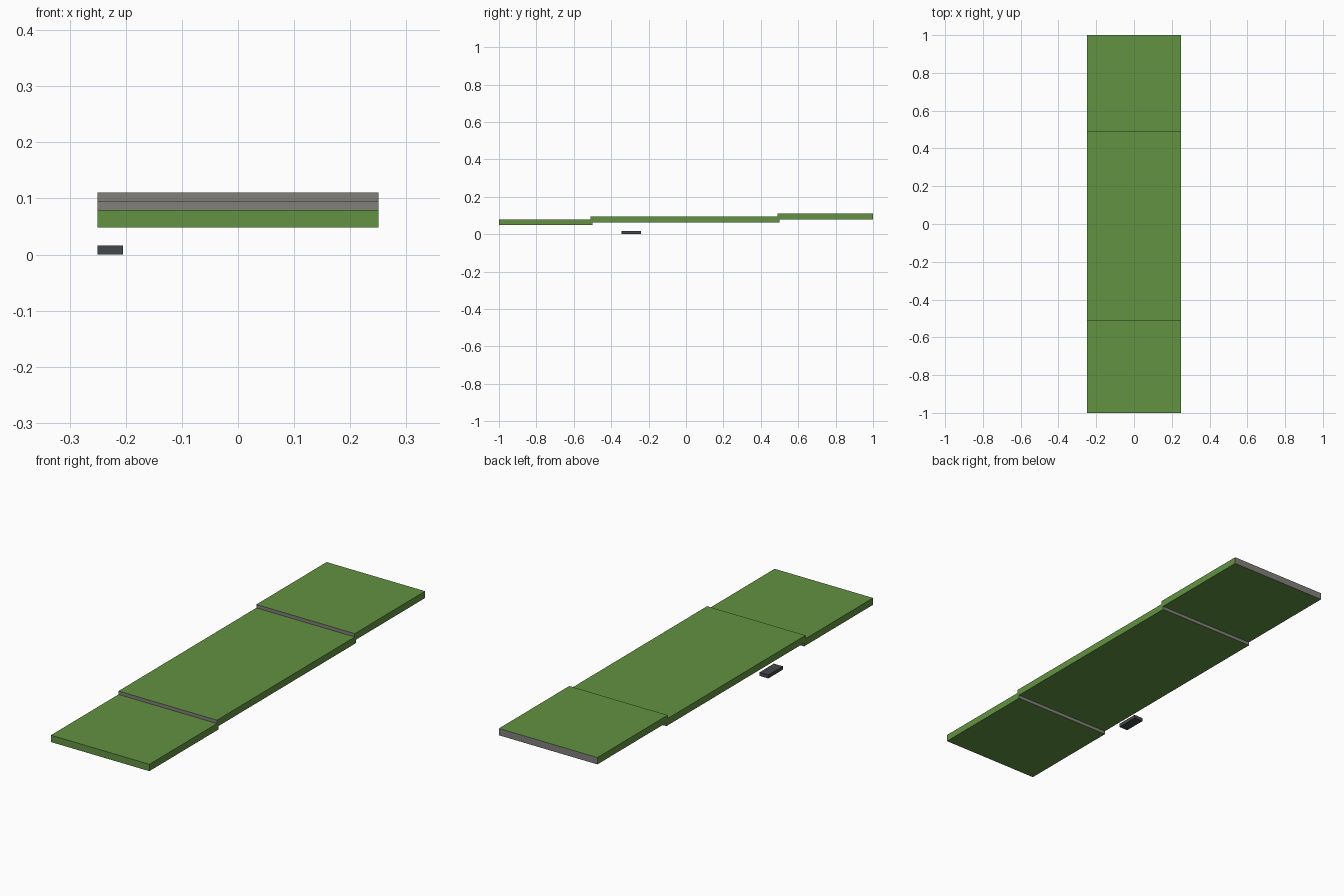
import bpy
import bmesh
from mathutils import Vector

cube = bpy.data.objects.get("Cube")
if cube:
    bpy.data.objects.remove(cube, do_unlink=True)


def material(name, rgb):
    mat = bpy.data.materials.new(name)
    mat.use_nodes = True
    mat.diffuse_color = (*rgb, 1)
    mat.node_tree.nodes["Principled BSDF"].inputs["Base Color"].default_value = (*rgb, 1)
    return mat


green = material("grass_green", (0.122, 0.287, 0.054))
grey = material("edge_grey", (0.223, 0.216, 0.202))
dark = material("dark_grey", (0.061, 0.064, 0.069))


def box(name, low, high, mats, grey_ends=()):
    """Box between two corners; end faces whose y direction is listed use the second material."""
    low, high = Vector(low), Vector(high)
    bm = bmesh.new()
    bmesh.ops.create_cube(bm, size=1)
    bmesh.ops.scale(bm, vec=high - low, verts=bm.verts)
    bmesh.ops.translate(bm, vec=(low + high) / 2, verts=bm.verts)
    bm.normal_update()
    for face in bm.faces:
        if round(face.normal.y) in grey_ends:
            face.material_index = 1
    mesh = bpy.data.meshes.new(name)
    bm.to_mesh(mesh)
    bm.free()
    for mat in mats:
        mesh.materials.append(mat)
    obj = bpy.data.objects.new(name, mesh)
    bpy.context.collection.objects.link(obj)
    return obj


# Three overlapping deck panels, each stepped half a thickness above the last
half_width, base, step, thickness = 0.25, 0.048, 0.0155, 0.0315
panels = [
    ("front_panel", -1, -0.5, (1,)),
    ("middle_panel", -0.51, 0.5, (-1, 1)),
    ("back_panel", 0.49, 1, (-1, 1)),
]
for i, (name, start, end, ends) in enumerate(panels):
    z = base + i * step
    box(name, (-half_width, start, z), (half_width, end, z + thickness), (green, grey), ends)

# Small loose block below the deck's right edge
box("small_block", (-0.25, -0.345, 0), (-0.205, -0.24, 0.016), (dark,))
